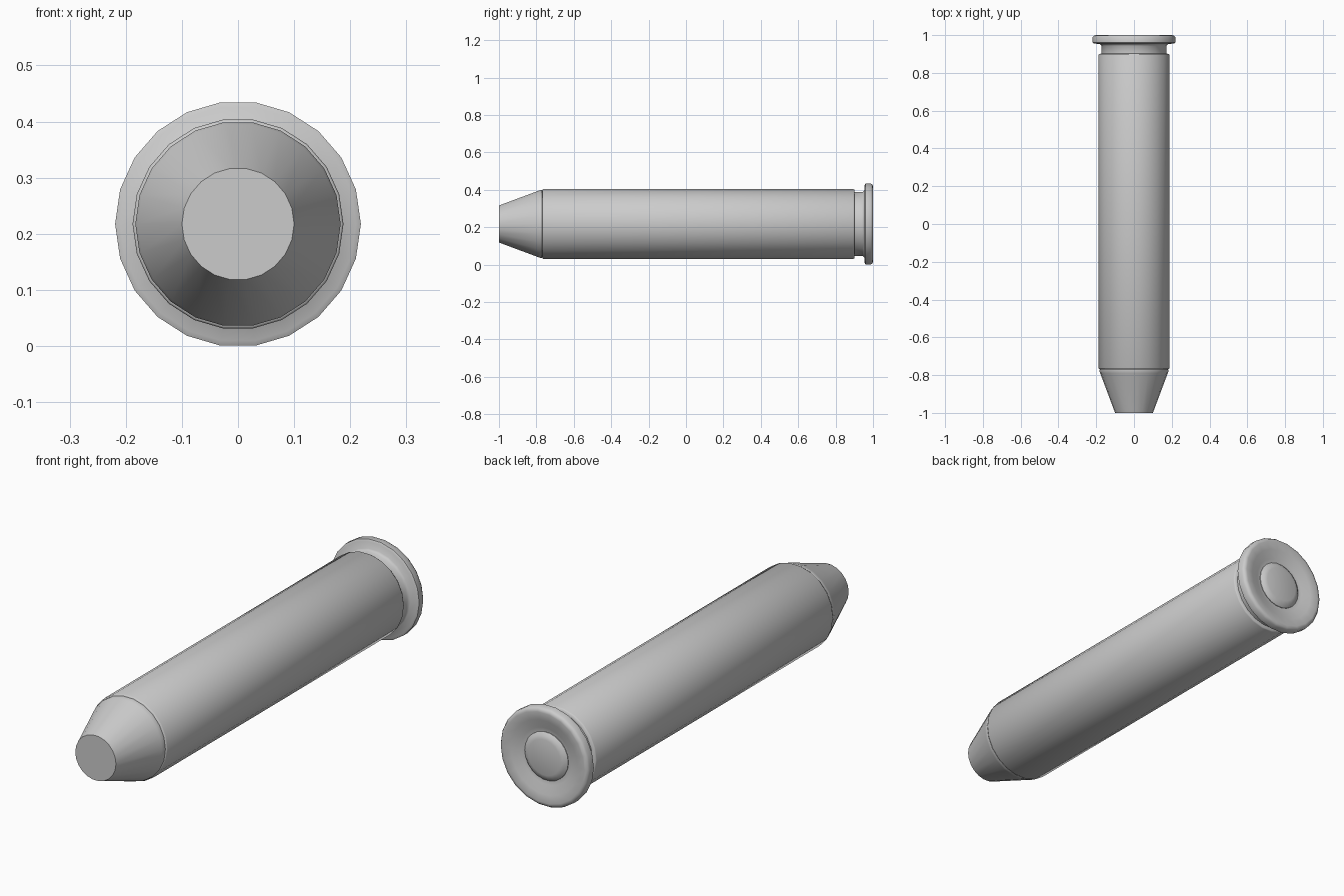
import bpy, bmesh, math

if "Cube" in bpy.data.objects:
    bpy.data.objects.remove(bpy.data.objects["Cube"])

SIDES = 22
CENTRE_Z = 0.2175


def lathe(name, profile, angle=35):
    """Revolve (y, radius) points around the long axis and cap both ends."""
    bm = bmesh.new()
    rings = []
    for y, r in profile:
        ring = []
        for i in range(SIDES):
            a = 2 * math.pi * i / SIDES
            ring.append(bm.verts.new((r * math.cos(a), y, CENTRE_Z + r * math.sin(a))))
        rings.append(ring)
    for a, b in zip(rings, rings[1:]):
        for i in range(SIDES):
            j = (i + 1) % SIDES
            bm.faces.new((a[i], a[j], b[j], b[i]))
    bm.faces.new(rings[0])
    bm.faces.new(rings[-1])
    bmesh.ops.recalc_face_normals(bm, faces=bm.faces)
    mesh = bpy.data.meshes.new(name)
    bm.to_mesh(mesh)
    bm.free()
    ob = bpy.data.objects.new(name, mesh)
    bpy.context.collection.objects.link(ob)
    bpy.ops.object.select_all(action='DESELECT')
    ob.select_set(True)
    bpy.context.view_layer.objects.active = ob
    bpy.ops.object.shade_smooth_by_angle(angle=math.radians(angle))
    return ob


# Flat-nosed tapered tip, seated in the case mouth
lathe("tip", [(-1, 0.1), (-0.79, 0.179), (-0.78, 0.183), (-0.771, 0.183),
              (-0.765, 0.176), (-0.74, 0.176)])

# Case: chamfered mouth, straight wall, extractor groove, rim, dished back
lathe("case", [(-0.768, 0.175), (-0.768, 0.185), (-0.763, 0.188), (0.895, 0.188),
               (0.9, 0.185), (0.902, 0.172), (0.943, 0.172), (0.953, 0.18),
               (0.955, 0.21), (0.96, 0.219), (0.988, 0.219), (0.998, 0.212),
               (1.0, 0.2), (0.995, 0.165), (0.98, 0.125), (0.977, 0.104)], 60)

# Primer: domed disc in the middle of the dish
lathe("primer", [(0.965, 0.107), (0.98, 0.107), (0.99, 0.095), (0.995, 0.079)])
